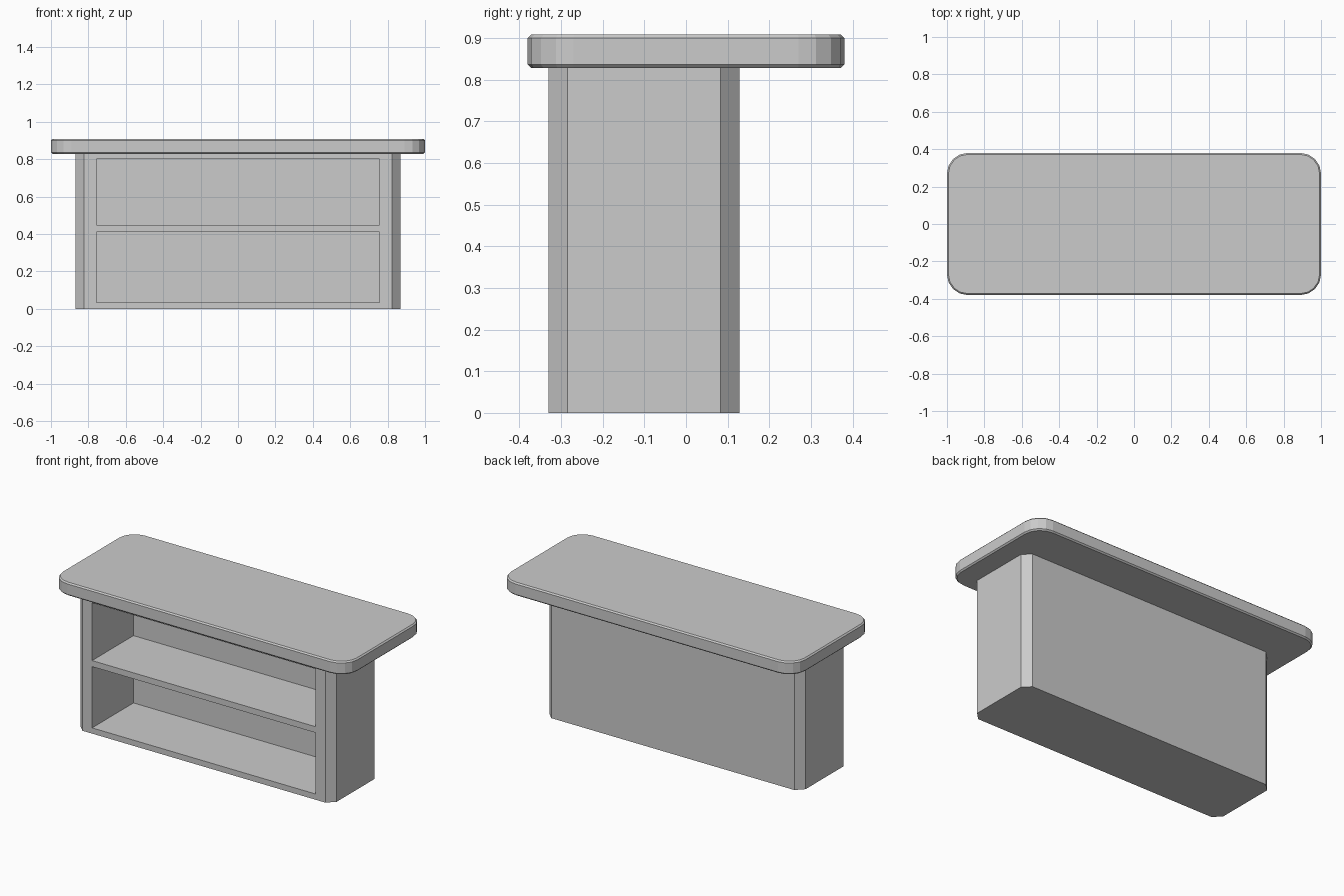
import bpy, bmesh
from math import sin, cos, pi

if "Cube" in bpy.data.objects:
    bpy.data.objects.remove(bpy.data.objects["Cube"])


def rounded_prism(name, x, y0, y1, z0, z1, radius, segments):
    """Upright prism with rounded (or chamfered, segments=1) vertical edges."""
    pts = []
    corners = [(x, y1), (-x, y1), (-x, y0), (x, y0)]
    signs = [(-1, -1), (1, -1), (1, 1), (-1, 1)]
    for k in range(4):
        cx = corners[k][0] + signs[k][0] * radius
        cy = corners[k][1] + signs[k][1] * radius
        for i in range(segments + 1):
            a = (k + i / segments) * pi / 2
            pts.append((cx + radius * cos(a), cy + radius * sin(a), z0))
    bm = bmesh.new()
    face = bm.faces.new([bm.verts.new(p) for p in pts])
    ext = bmesh.ops.extrude_face_region(bm, geom=[face], use_keep_orig=True)
    new = [v for v in ext["geom"] if isinstance(v, bmesh.types.BMVert)]
    bmesh.ops.translate(bm, verts=new, vec=(0, 0, z1 - z0))
    bmesh.ops.recalc_face_normals(bm, faces=bm.faces)
    mesh = bpy.data.meshes.new(name)
    bm.to_mesh(mesh)
    bm.free()
    obj = bpy.data.objects.new(name, mesh)
    bpy.context.collection.objects.link(obj)
    return obj


# Counter body with chamfered vertical edges
body = rounded_prism("counter_body", 0.868, -0.33, 0.128, 0, 0.828, 0.045, 1)

# Two open shelf recesses cut into the front
for name, z0, z1 in (("lower_recess", 0.035, 0.41), ("upper_recess", 0.447, 0.80)):
    bpy.ops.mesh.primitive_cube_add(size=1, location=(0, -0.165, (z0 + z1) / 2))
    cutter = bpy.context.object
    cutter.name = name + "_cutter"
    cutter.scale = (1.514, 0.47, z1 - z0)
    cutter.hide_render = True
    cutter.display_type = 'WIRE'
    cut = body.modifiers.new(name, 'BOOLEAN')
    cut.operation = 'DIFFERENCE'
    cut.solver = 'EXACT'
    cut.object = cutter

# Overhanging worktop with rounded corners and a small edge bevel
top = rounded_prism("worktop", 1.0, -0.38, 0.38, 0.828, 0.908, 0.11, 4)
bevel = top.modifiers.new("edge_bevel", 'BEVEL')
bevel.width = 0.008
bevel.segments = 1
bevel.limit_method = 'ANGLE'
bevel.angle_limit = pi / 3
